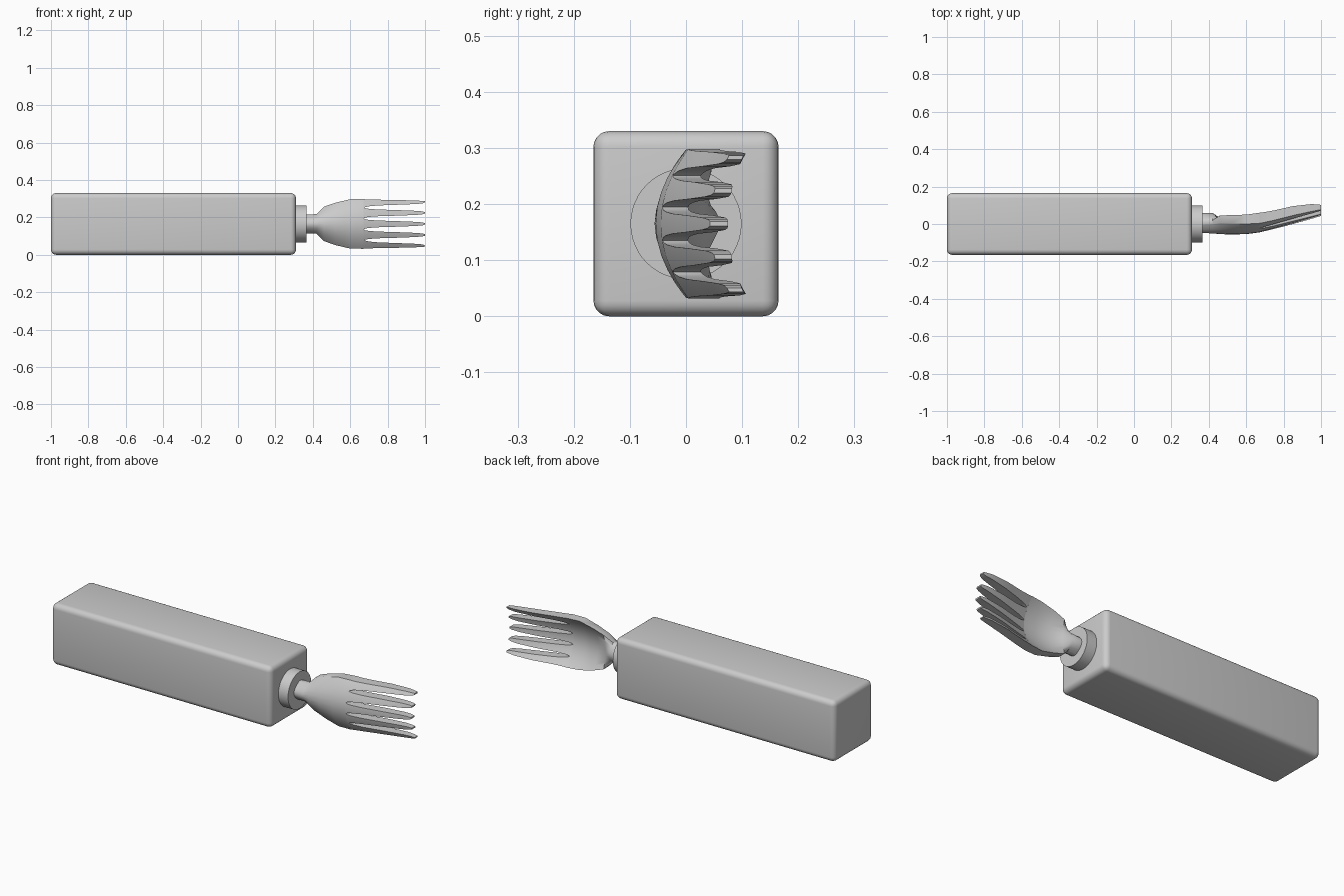
import bpy, bmesh, math
from mathutils import Matrix

cube = bpy.data.objects.get("Cube")
if cube:
    bpy.data.objects.remove(cube, do_unlink=True)

grey = bpy.data.materials.new("plain grey")
grey.use_nodes = True
COLOUR = (0.6, 0.6, 0.6, 1)
grey.diffuse_color = COLOUR
grey.node_tree.nodes["Principled BSDF"].inputs["Base Color"].default_value = COLOUR
MID = 0.165


def finish(name, bm, angle=35):
    bmesh.ops.recalc_face_normals(bm, faces=bm.faces)
    mesh = bpy.data.meshes.new(name)
    bm.to_mesh(mesh)
    bm.free()
    mesh.materials.append(grey)
    obj = bpy.data.objects.new(name, mesh)
    bpy.context.collection.objects.link(obj)
    bpy.ops.object.select_all(action='DESELECT')
    obj.select_set(True)
    bpy.context.view_layer.objects.active = obj
    bpy.ops.object.shade_smooth_by_angle(angle=math.radians(angle))
    return obj


# Handle: long rounded block
bm = bmesh.new()
bmesh.ops.create_cube(bm, size=1, matrix=Matrix.Translation((-0.345, 0, MID))
                      @ Matrix.Diagonal((1.31, 2 * MID, 2 * MID, 1)))
bmesh.ops.bevel(bm, geom=bm.edges[:], offset=0.028, segments=5, profile=0.5, affect='EDGES')
finish("handle", bm)

# Collar: short disc on the handle's end
bm = bmesh.new()
bmesh.ops.create_cone(bm, cap_ends=True, segments=48, radius1=0.099, radius2=0.099, depth=0.065,
                      matrix=Matrix.Translation((0.335, 0, MID)) @ Matrix.Rotation(math.pi / 2, 4, 'Y'))
finish("collar", bm)

# Fork profile: x, half width, front middle y, front edge y, back middle y, back edge y
PROFILE = [
    (0.35, 0.050, -0.048, -0.005, 0.060, 0.015),
    (0.42, 0.052, -0.050, 0.000, 0.060, 0.020),
    (0.46, 0.092, -0.054, 0.005, 0.030, 0.045),
    (0.52, 0.113, -0.056, 0.003, 0.005, 0.048),
    (0.60, 0.132, -0.054, 0.000, -0.005, 0.050),
    (0.67, 0.133, -0.045, 0.004, 0.000, 0.060),
    (0.75, 0.132, -0.026, 0.022, 0.020, 0.075),
    (0.85, 0.131, 0.000, 0.048, 0.048, 0.098),
    (0.95, 0.129, 0.028, 0.070, 0.070, 0.109),
    (1.00, 0.127, 0.043, 0.080, 0.075, 0.105),
]


def lerp_table(table, x):
    for a, b in zip(table, table[1:]):
        if x <= b[0]:
            t = (x - a[0]) / (b[0] - a[0])
            return [p + (q - p) * t for p, q in zip(a, b)]
    return table[-1]


def ring(x, z_low, z_high, steps):
    """Closed cross-section of the curved sheet between two heights."""
    _, half, fm, fe, bk, be = lerp_table(PROFILE, x)
    front, back = [], []
    for i in range(steps + 1):
        s = math.sin(math.pi * (i / steps - 0.5))
        z = (z_low + z_high) / 2 + s * (z_high - z_low) / 2
        v = (z / half) ** 2
        front.append((x, fm + (fe - fm) * v, MID + z))
        back.append((x, bk + (be - bk) * v, MID + z))
    return front + back[::-1]


def loft(name, rings):
    bm = bmesh.new()
    loops = [[bm.verts.new(p) for p in r] for r in rings]
    n = len(loops[0])
    for a, b in zip(loops, loops[1:]):
        for i in range(n):
            bm.faces.new((a[i], a[(i + 1) % n], b[(i + 1) % n], b[i]))
    # Caps as strips, since the cross-sections are curved
    for loop in (loops[0], loops[-1]):
        for i in range(n // 2 - 1):
            bm.faces.new((loop[i], loop[i + 1], loop[n - 2 - i], loop[n - 1 - i]))
    return finish(name, bm, 40)


# Palm: neck flaring into a curved scoop
palm = []
for row in PROFILE[:6]:
    palm.append(ring(row[0], -row[1], row[1], 14))
loft("palm", palm)

# Tines: x, half width
TAPER = [(0.67, 0.031), (0.68, 0.025), (0.70, 0.0215), (0.75, 0.018), (0.80, 0.0165),
         (0.85, 0.015), (0.90, 0.013), (0.95, 0.011), (0.985, 0.008), (1.0, 0.004)]
for k, name in enumerate(("bottom", "lower", "middle", "upper", "top")):
    rings = []
    for x, w in TAPER:
        half = lerp_table(PROFILE, x)[1]
        centre = (k - 2) * 0.059
        low, high = centre - w, centre + w
        # Outer tines follow the rim of the palm
        if k == 0:
            low, high = -half + (0.031 - w) * 0.2, -half + 0.2 * 0.031 + 1.5 * w
        if k == 4:
            low, high = half - 0.2 * 0.031 - 1.5 * w, half - (0.031 - w) * 0.2
        rings.append(ring(x, low, high, 4))
    loft(name + "_tine", rings)
